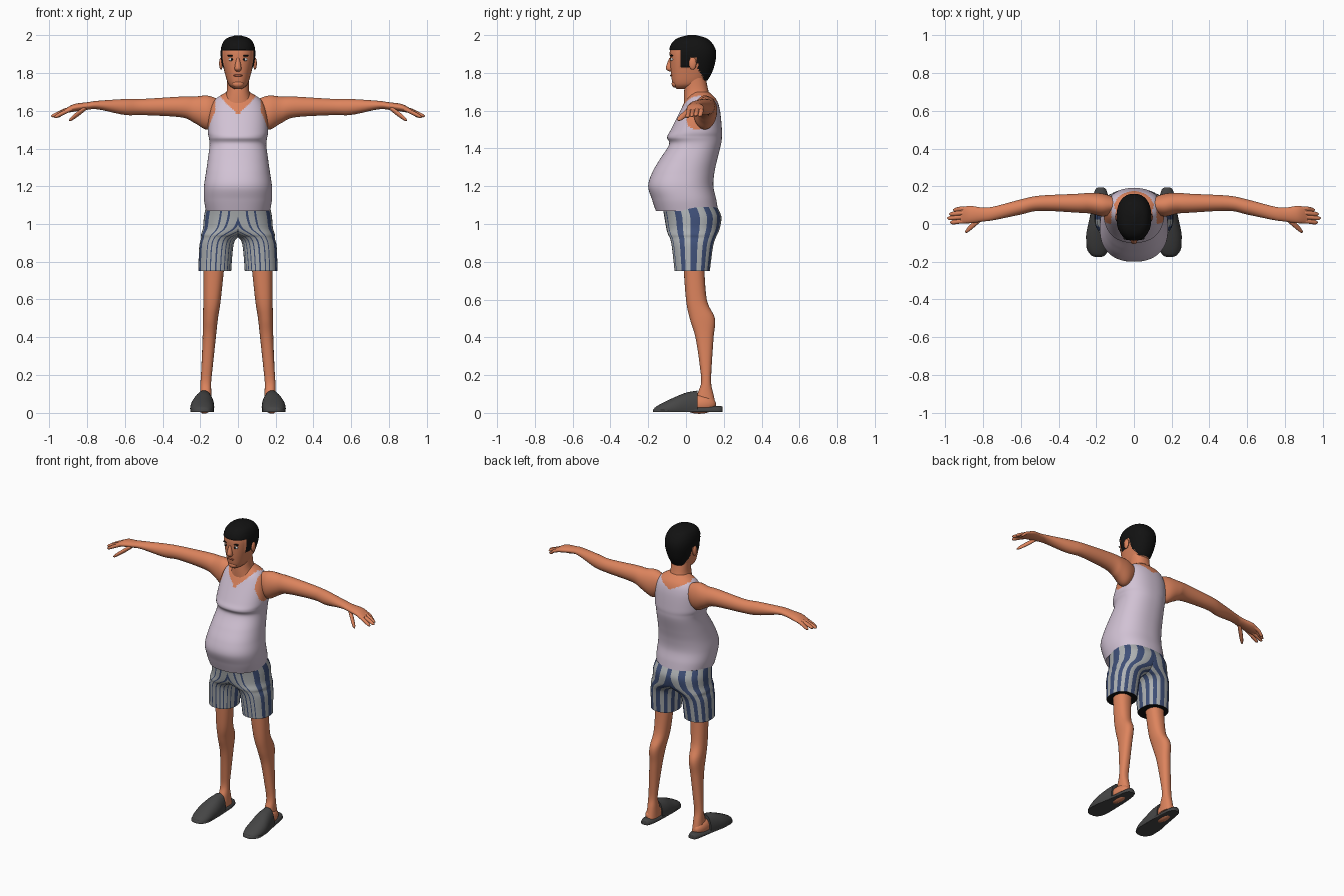
import bpy, bmesh, math
from mathutils import Vector

default_cube = bpy.data.objects.get("Cube")
if default_cube:
    bpy.data.objects.remove(default_cube, do_unlink=True)


def material(name, red, green, blue):
    mat = bpy.data.materials.new(name)
    mat.use_nodes = True
    mat.diffuse_color = (red, green, blue, 1)
    shader = mat.node_tree.nodes["Principled BSDF"]
    shader.inputs["Base Color"].default_value = mat.diffuse_color
    shader.inputs["Roughness"].default_value = .8
    return mat


SKIN = material("skin", .72, .23, .11)
SHIRT = material("pale lilac cotton", .64, .54, .66)
GREY = material("light grey cloth", .42, .44, .45)
NAVY = material("navy stripe", .05, .08, .19)
BLACK = material("black", .006, .006, .006)
SLIPPER = material("charcoal slipper", .06, .06, .06)
WHITE = material("eye white", .7, .7, .7)
LIPS = material("lips", .42, .11, .06)


def spline(rows, steps):
    """Smooth interpolation through rows of numbers."""
    padded = [rows[0], *rows, rows[-1]]
    for before, start, end, after in zip(padded, padded[1:], padded[2:], padded[3:]):
        for step in range(steps):
            t = step / steps
            yield [b + t / 2 * (c - a + t * (2*a - 5*b + 4*c - d + t * (3*(b - c) + d - a)))
                   for a, b, c, d in zip(before, start, end, after)]
    yield rows[-1]


def add_object(name, bm, mats, mirror):
    mesh = bpy.data.meshes.new(name)
    bm.to_mesh(mesh)
    bm.free()
    for mat in mats:
        mesh.materials.append(mat)
    ob = bpy.data.objects.new(name, mesh)
    bpy.context.collection.objects.link(ob)
    for other in bpy.context.selected_objects:
        other.select_set(False)
    bpy.context.view_layer.objects.active = ob
    ob.select_set(True)
    bpy.ops.object.shade_smooth_by_angle(angle=math.radians(50))
    if mirror:
        ob.modifiers.new("Mirror", 'MIRROR')


def loft(name, rows, point, mats, sides=24, steps=6, rule=None, mirror=False):
    """Skin rings along the rows; rule(centre, column) picks a material index."""
    bm = bmesh.new()
    rings = [[bm.verts.new(point(row, math.tau * k / sides)) for k in range(sides)]
             for row in spline(rows, steps)]
    for lower, upper in zip(rings, rings[1:]):
        for k in range(sides):
            face = bm.faces.new((lower[k - 1], lower[k], upper[k], upper[k - 1]))
            if rule:
                face.material_index = rule(face.calc_center_median(), k)
    for ring in (rings[0], rings[-1]):
        face = bm.faces.new(ring)
        if rule:
            face.material_index = rule(face.calc_center_median(), None)
    bmesh.ops.recalc_face_normals(bm, faces=bm.faces)
    add_object(name, bm, mats, mirror)


def blob(name, centre, size, mat, mirror=False):
    """Ellipsoid with its shape baked into the mesh."""
    bm = bmesh.new()
    bmesh.ops.create_uvsphere(bm, u_segments=20, v_segments=12, radius=1)
    for vert in bm.verts:
        vert.co = Vector(centre) + vert.co * Vector(size)
    add_object(name, bm, [mat], mirror)


def level(z, wide, front, back, middle=0):
    """Row for a horizontal section."""
    return z, middle, wide, front, back


def joint(x, y, z, deep, tall):
    """Row for a section across the arm."""
    return x, y, z, deep, tall


def slice_at(y, wide, top, middle=.19):
    """Row for a section across the slipper."""
    return y, middle, wide, top


def rounded(value):
    return math.copysign(abs(value) ** .87, value)


def upright(row, angle):
    z, middle, wide, front, back = row
    return Vector((middle + wide * rounded(math.cos(angle)),
                   (front + back) / 2 + (back - front) / 2 * rounded(math.sin(angle)), z))


def sideways(row, angle):
    x, y, z, deep, tall = row
    return Vector((x, y + deep * math.cos(angle), z + tall * math.sin(angle)))


# Torso: tank top with bare skin at the neckline and armholes
def torso_rule(centre, column):
    side = abs(centre.x)
    armhole = centre.z > 1.48 and side > .12 + max(0, 1.6 - centre.z) * .4
    neckline = 1.58 + side if centre.y < .08 else 1.62 + side / 2
    return int(armhole or centre.z > neckline)


loft("tank_top_torso", [
    level(z=1.07, wide=.17, front=-.16, back=.17),
    level(z=1.13, wide=.18, front=-.18, back=.16),
    level(z=1.2, wide=.18, front=-.2, back=.145),
    level(z=1.27, wide=.17, front=-.18, back=.15),
    level(z=1.34, wide=.16, front=-.14, back=.165),
    level(z=1.42, wide=.15, front=-.09, back=.185),
    level(z=1.46, wide=.155, front=-.1, back=.19),
    level(z=1.5, wide=.16, front=-.08, back=.19),
    level(z=1.6, wide=.15, front=-.03, back=.18),
    level(z=1.66, wide=.12, front=0, back=.16),
    level(z=1.7, wide=.06, front=.03, back=.12),
], upright, [SHIRT, SKIN], sides=112, steps=10, rule=torso_rule)

loft("neck", [
    level(z=1.62, wide=.09, front=-.01, back=.15),
    level(z=1.7, wide=.06, front=-.01, back=.12),
    level(z=1.8, wide=.06, front=0, back=.1),
], upright, [SKIN], sides=32)


# Head with slightly raised hair
def is_hair(spot):
    if spot.y < -.03:
        return spot.z > 1.92
    if spot.y < .02:
        return spot.z > 1.83
    if spot.y < .06:
        return spot.z > 1.88
    return spot.z > max(1.76, 1.95 - spot.y * 2)


def head_point(row, angle):
    spot = upright(row, angle)
    if is_hair(spot):
        spot.x *= 1.05
        spot.y *= 1.05
    return spot


loft("head", [
    level(z=1.715, wide=.02, front=-.05, back=.03),
    level(z=1.74, wide=.05, front=-.07, back=.09),
    level(z=1.8, wide=.07, front=-.08, back=.13),
    level(z=1.87, wide=.085, front=-.085, back=.15),
    level(z=1.92, wide=.087, front=-.085, back=.15),
    level(z=1.96, wide=.077, front=-.07, back=.13),
    level(z=1.985, wide=.055, front=-.04, back=.1),
    level(z=2, wide=.01, front=.01, back=.05),
], head_point, [SKIN, BLACK], sides=80, steps=10,
    rule=lambda centre, column: int(is_hair(centre)))

# Face details
loft("nose", [
    level(z=1.88, wide=.008, front=-.088, back=-.06),
    level(z=1.825, wide=.018, front=-.107, back=-.06),
    level(z=1.807, wide=.01, front=-.086, back=-.06),
], upright, [SKIN], sides=16)
blob("ears", (.09, .035, 1.85), (.01, .02, .033), SKIN, mirror=True)
blob("eyes", (.034, -.073, 1.872), (.016, .01, .009), WHITE, mirror=True)
blob("pupils", (.033, -.08, 1.872), (.006, .006, .007), BLACK, mirror=True)
blob("eyebrows", (.036, -.075, 1.892), (.021, .009, .005), BLACK, mirror=True)
blob("mouth", (0, -.074, 1.787), (.024, .01, .007), LIPS)
blob("chin", (0, -.058, 1.742), (.03, .018, .02), SKIN)

# Arms running into flat palms
loft("arms", [
    joint(x=.09, y=.1, z=1.6, deep=.035, tall=.055),
    joint(x=.16, y=.1, z=1.59, deep=.06, tall=.09),
    joint(x=.23, y=.11, z=1.605, deep=.055, tall=.07),
    joint(x=.3, y=.11, z=1.62, deep=.05, tall=.055),
    joint(x=.5, y=.11, z=1.62, deep=.04, tall=.043),
    joint(x=.6, y=.09, z=1.62, deep=.04, tall=.042),
    joint(x=.74, y=.057, z=1.63, deep=.036, tall=.023),
    joint(x=.8, y=.05, z=1.625, deep=.037, tall=.02),
    joint(x=.87, y=.05, z=1.615, deep=.046, tall=.02),
    joint(x=.92, y=.046, z=1.597, deep=.04, tall=.01),
], sideways, [SKIN], sides=28, mirror=True)

# Fingers and thumbs
for number, (name, tip) in enumerate(dict(index=.975, middle=.99, ring=.98, little=.96).items()):
    y = .014 + number * .022
    drop = .004 * abs(number - 2)
    loft(name + "_fingers", [
        joint(x=.88, y=y, z=1.61, deep=.01, tall=.011),
        joint(x=.92, y=y, z=1.6 - drop, deep=.012, tall=.012),
        joint(x=tip - .015, y=y - .005, z=1.58 - drop, deep=.011, tall=.01),
        joint(x=tip, y=y - .005, z=1.575 - drop, deep=.002, tall=.002),
    ], sideways, [SKIN], sides=12, mirror=True)
loft("thumbs", [
    joint(x=.8, y=.035, z=1.62, deep=.012, tall=.012),
    joint(x=.84, y=.005, z=1.59, deep=.017, tall=.015),
    joint(x=.88, y=-.03, z=1.56, deep=.014, tall=.012),
    joint(x=.895, y=-.042, z=1.55, deep=.003, tall=.003),
], sideways, [SKIN], sides=14, mirror=True)


# Striped shorts: each half is flat on the centre plane above the crotch
def shorts_point(row, angle):
    spot = upright(row, angle)
    spot.x = max(spot.x, 0)
    return spot


def stripe(centre, column):
    if column is None:
        return 2
    if 56 < column < 84:                   # narrow stripes across the front
        return int(column % 4 == 0)
    return int(column % 8 < 4)


loft("striped_shorts", [
    level(z=.75, wide=.087, front=-.06, back=.126, middle=.123),
    level(z=.88, wide=.09, front=-.075, back=.143, middle=.115),
    level(z=.925, wide=.095, front=-.085, back=.157, middle=.1),
    level(z=.945, wide=.12, front=-.095, back=.166, middle=.075),
    level(z=.98, wide=.16, front=-.105, back=.18, middle=.025),
    level(z=1.04, wide=.18, front=-.115, back=.187),
    level(z=1.09, wide=.17, front=-.125, back=.165),
], shorts_point, [GREY, NAVY, BLACK], sides=96, rule=stripe, mirror=True)

# Legs and feet
loft("legs", [
    level(z=.03, wide=.034, front=.04, back=.16, middle=.17),
    level(z=.1, wide=.03, front=.06, back=.145, middle=.17),
    level(z=.16, wide=.028, front=.08, back=.133, middle=.17),
    level(z=.25, wide=.03, front=.073, back=.136, middle=.163),
    level(z=.4, wide=.035, front=.05, back=.146, middle=.152),
    level(z=.5, wide=.04, front=.02, back=.153, middle=.146),
    level(z=.6, wide=.046, front=0, back=.11, middle=.137),
    level(z=.8, wide=.056, front=-.015, back=.095, middle=.126),
], upright, [SKIN], sides=28, mirror=True)
blob("feet", (.178, .07, .045), (.04, .09, .05), SKIN, mirror=True)


# Slippers: a domed toe cover over a flat sole
def slipper_point(row, angle):
    y, middle, wide, top = row
    return Vector((middle + wide * rounded(math.cos(angle)), y,
                   max(.004, top * (.3 + .7 * math.sin(angle)))))


loft("slipper_covers", [
    slice_at(y=-.17, wide=.015, top=.02),
    slice_at(y=-.16, wide=.04, top=.032),
    slice_at(y=-.12, wide=.058, top=.055),
    slice_at(y=-.06, wide=.063, top=.083),
    slice_at(y=0, wide=.058, top=.107, middle=.184),
    slice_at(y=.06, wide=.048, top=.118, middle=.18),
], slipper_point, [SLIPPER], sides=32, mirror=True)
loft("slipper_soles", [
    slice_at(y=-.176, wide=.012, top=.014),
    slice_at(y=-.16, wide=.042, top=.024),
    slice_at(y=-.1, wide=.062, top=.028),
    slice_at(y=.1, wide=.046, top=.036, middle=.177),
    slice_at(y=.18, wide=.03, top=.036, middle=.176),
    slice_at(y=.194, wide=.008, top=.03, middle=.176),
], slipper_point, [SLIPPER], sides=32, mirror=True)
